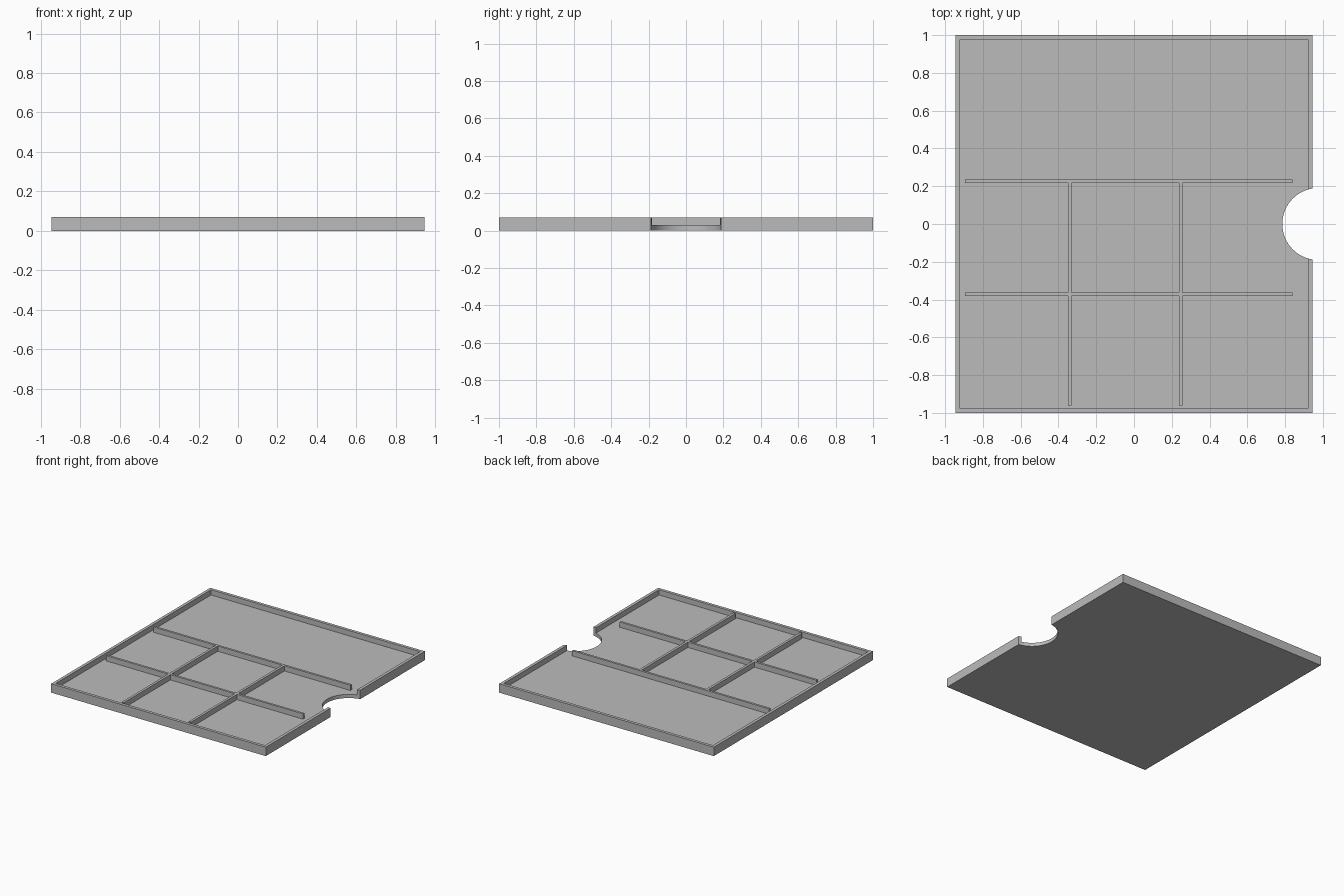
import bpy, bmesh
from mathutils import Matrix, Vector

cube = bpy.data.objects.get("Cube")
if cube:
    bpy.data.objects.remove(cube, do_unlink=True)

HALF_X, HALF_Y, HEIGHT = 0.945, 1.0, 0.071
WALL, FLOOR = 0.024, 0.029

grey = bpy.data.materials.new("plain grey")
grey.use_nodes = True
GREY = (0.5, 0.5, 0.5, 1)
grey.diffuse_color = GREY
grey.node_tree.nodes["Principled BSDF"].inputs["Base Color"].default_value = GREY


def make_object(name, bm):
    bmesh.ops.recalc_face_normals(bm, faces=bm.faces)
    mesh = bpy.data.meshes.new(name)
    bm.to_mesh(mesh)
    bm.free()
    mesh.materials.append(grey)
    obj = bpy.data.objects.new(name, mesh)
    bpy.context.collection.objects.link(obj)
    return obj


def box(name, half_x, half_y, z0, z1):
    bm = bmesh.new()
    bmesh.ops.create_cube(bm, size=1, matrix=Matrix.Translation((0, 0, (z0 + z1) / 2))
                          @ Matrix.Diagonal((2 * half_x, 2 * half_y, z1 - z0, 1)))
    return make_object(name, bm)


def cut(target, cutter):
    mod = target.modifiers.new(cutter.name, 'BOOLEAN')
    mod.operation = 'DIFFERENCE'
    mod.solver = 'EXACT'
    mod.object = cutter
    cutter.hide_render = True
    cutter.hide_set(True)


# Tray: a slab hollowed from above, with a round finger notch on the left side
tray = box("tray", HALF_X, HALF_Y, 0, HEIGHT)
cut(tray, box("hollow_cutter", HALF_X - WALL, HALF_Y - WALL, FLOOR, 0.2))
bm = bmesh.new()
bmesh.ops.create_cone(bm, cap_ends=True, segments=96, radius1=0.19, radius2=0.19,
                      depth=0.5, matrix=Matrix.Translation((0.975, 0, 0)))
cut(tray, make_object("notch_cutter", bm))

# Apply the cuts so the cutters can go
bpy.context.view_layer.update()
evaluated = tray.evaluated_get(bpy.context.evaluated_depsgraph_get())
tray_mesh = bpy.data.meshes.new_from_object(evaluated)
tray.modifiers.clear()
tray.data = tray_mesh
for name in ("hollow_cutter", "notch_cutter"):
    bpy.data.objects.remove(bpy.data.objects[name], do_unlink=True)

# Dividers: two long ribs crossed by two ribs, joined as one solid
xs = [-0.895, -0.35, -0.33, 0.237, 0.257, 0.838]
ys = [-0.962, -0.38, -0.362, 0.217, 0.235]
bm = bmesh.new()
grid = [[bm.verts.new((x, y, FLOOR)) for x in xs] for y in ys]
for j in range(len(ys) - 1):
    for i in range(len(xs) - 1):
        if i % 2 or j % 2:
            bm.faces.new((grid[j][i], grid[j][i + 1], grid[j + 1][i + 1], grid[j + 1][i]))
bmesh.ops.delete(bm, geom=[v for v in bm.verts if not v.link_faces], context='VERTS')
top = bmesh.ops.extrude_face_region(bm, geom=bm.faces[:], use_keep_orig=True)["geom"]
bmesh.ops.translate(bm, vec=Vector((0, 0, HEIGHT - FLOOR)),
                    verts=[v for v in top if isinstance(v, bmesh.types.BMVert)])
make_object("dividers", bm)

# Smooth the notch curve while keeping every edge crisp
bpy.ops.object.select_all(action='DESELECT')
tray.select_set(True)
bpy.context.view_layer.objects.active = tray
bpy.ops.object.shade_smooth_by_angle()
